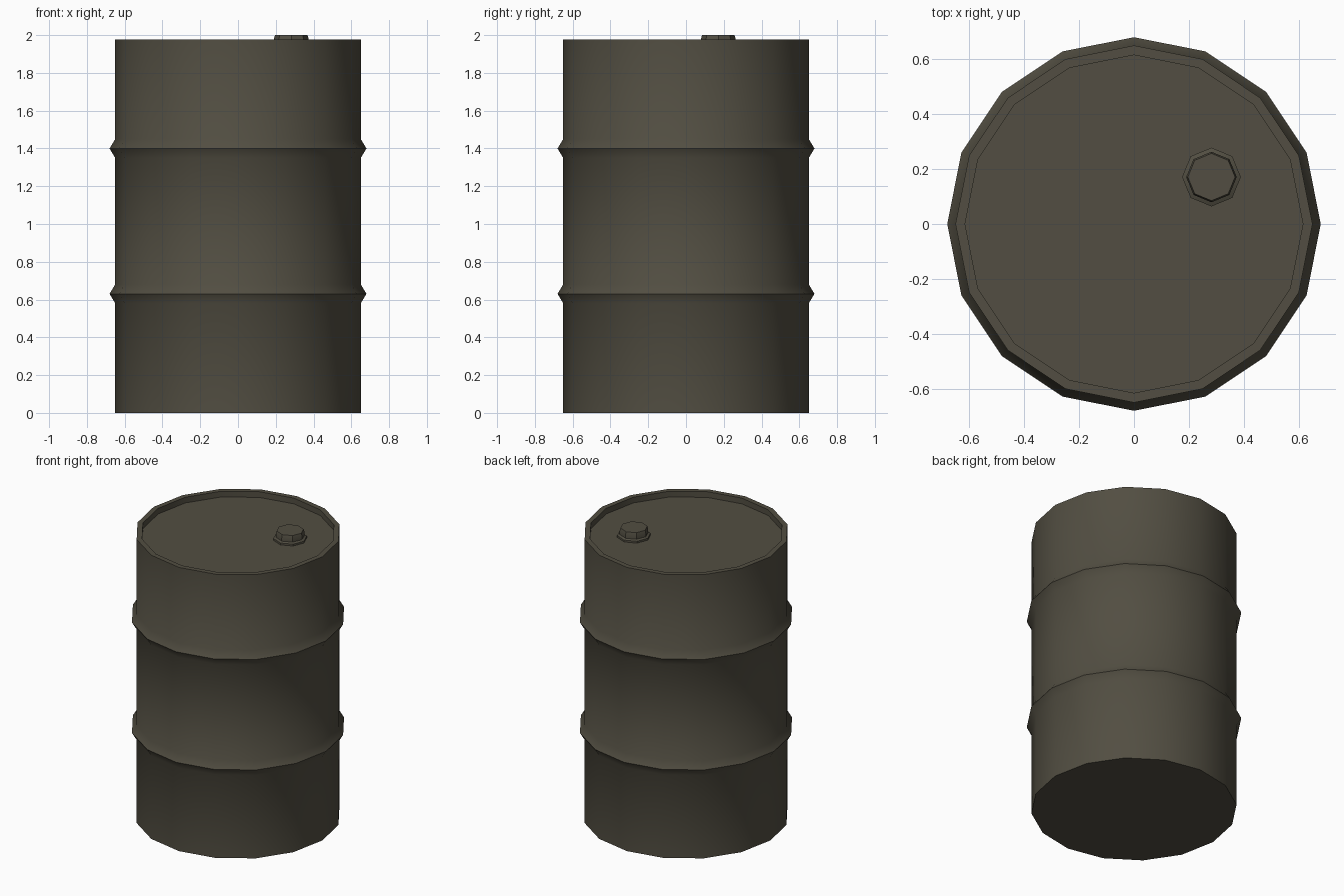
import bpy, bmesh, math

if "Cube" in bpy.data.objects:
    bpy.data.objects.remove(bpy.data.objects["Cube"])

paint = bpy.data.materials.new("dark olive paint")
paint.diffuse_color = (0.084, 0.076, 0.054, 1)
paint.use_nodes = True
paint.node_tree.nodes["Principled BSDF"].inputs["Base Color"].default_value = paint.diffuse_color


def lathe(name, profile, sides, center=(0, 0)):
    """Spin a (radius, z) profile into a closed solid with flat end caps."""
    bm = bmesh.new()
    rings = []
    for r, z in profile:
        rings.append([bm.verts.new((center[0] + r * math.cos(2 * math.pi * i / sides),
                                    center[1] + r * math.sin(2 * math.pi * i / sides), z))
                      for i in range(sides)])
    for a, b in zip(rings, rings[1:]):
        for i in range(sides):
            j = (i + 1) % sides
            bm.faces.new((a[i], a[j], b[j], b[i]))
    bm.faces.new(rings[0][::-1])
    bm.faces.new(rings[-1])
    mesh = bpy.data.meshes.new(name)
    bm.to_mesh(mesh)
    bm.free()
    mesh.materials.append(paint)
    ob = bpy.data.objects.new(name, mesh)
    bpy.context.collection.objects.link(ob)
    bpy.ops.object.select_all(action='DESELECT')
    ob.select_set(True)
    bpy.context.view_layer.objects.active = ob
    bpy.ops.object.shade_smooth_by_angle(angle=math.radians(40))
    return ob


# drum shell: wall with two pointed ribs, raised rim and recessed lid
R = 0.65
profile = [(R, 0)]
for z in (0.63, 1.40):
    profile += [(R, z - 0.05), (0.68, z), (R, z + 0.05)]
profile += [(R, 1.977), (0.615, 1.977), (0.615, 1.937)]
lathe("drum", profile, 16)

# filler cap with a wider flange at its foot
lathe("filler_cap", [(0.107, 1.93), (0.107, 1.95), (0.092, 1.957),
                     (0.092, 1.98), (0.086, 2.0)], 8, (0.282, 0.171))
